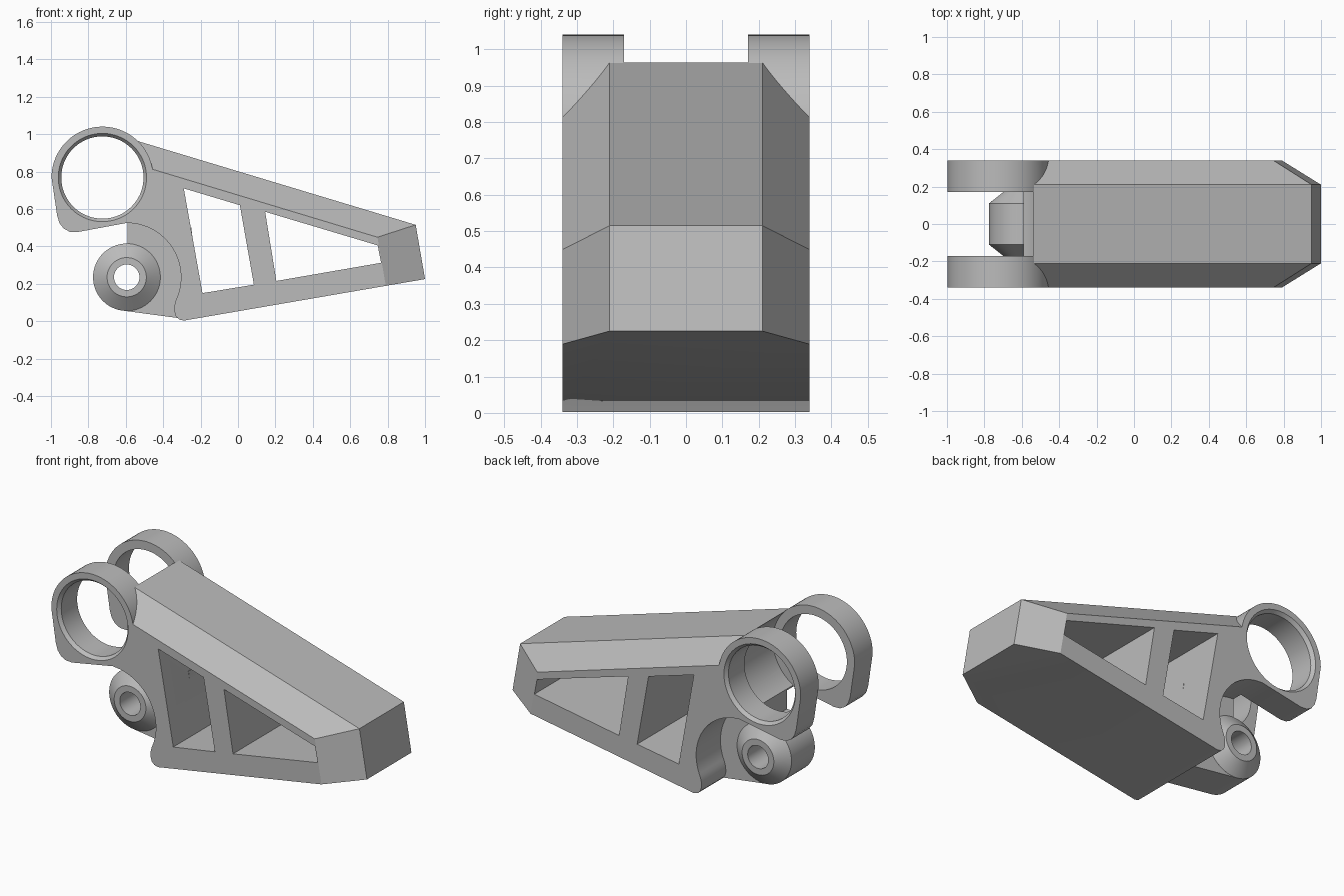
import bpy, bmesh
from math import cos, sin, radians, tau
from mathutils import Vector

cube = bpy.data.objects.get("Cube")
if cube:
    bpy.data.objects.remove(cube, do_unlink=True)

grey = bpy.data.materials.new("plain grey")
grey.use_nodes = True
grey.diffuse_color = (0.5, 0.5, 0.5, 1)
grey.node_tree.nodes["Principled BSDF"].inputs["Base Color"].default_value = (0.5, 0.5, 0.5, 1)


def finish(name, bm):
    bmesh.ops.recalc_face_normals(bm, faces=bm.faces)
    me = bpy.data.meshes.new(name)
    bm.to_mesh(me)
    bm.free()
    me.materials.append(grey)
    ob = bpy.data.objects.new(name, me)
    bpy.context.collection.objects.link(ob)
    return ob


def loft(name, rings):
    """Skin a row of equal-length point loops and cap both ends."""
    bm = bmesh.new()
    loops = [[bm.verts.new(p) for p in ring] for ring in rings]
    n = len(loops[0])
    for a, b in zip(loops, loops[1:]):
        for i in range(n):
            j = (i + 1) % n
            bm.faces.new((a[i], a[j], b[j], b[i]))
    bm.faces.new(loops[0][::-1])
    bm.faces.new(loops[-1])
    return finish(name, bm)


def prism(name, outline, y0, y1):
    return loft(name, [[(x, y, z) for x, z in outline] for y in (y0, y1)])


def lathe(name, centre, profile, n=72):
    """Revolve (radius, y) pairs about an axis along y."""
    return loft(name, [[(centre[0] + r * cos(tau * i / n), y, centre[1] + r * sin(tau * i / n))
                        for i in range(n)] for r, y in profile])


def arc(centre, r, a0, a1, n):
    angles = [radians(a0 + (a1 - a0) * i / n) for i in range(n + 1)]
    return [(centre[0] + r * cos(a), centre[1] + r * sin(a)) for a in angles]


def combine(ob, other, operation):
    mod = ob.modifiers.new("combine", 'BOOLEAN')
    mod.operation, mod.solver, mod.object = operation, 'EXACT', other
    bpy.context.view_layer.objects.active = ob
    bpy.ops.object.modifier_apply(modifier=mod.name)
    bpy.data.objects.remove(other, do_unlink=True)


def slice_off(bm, a, b, c):
    """Cut away everything outside the plane through three points."""
    a, b, c = Vector(a), Vector(b), Vector(c)
    normal = (b - a).cross(c - a)
    if normal.dot(a - Vector((0.2, 0, 0.3))) < 0:
        normal.negate()
    cut = bmesh.ops.bisect_plane(bm, geom=bm.verts[:] + bm.edges[:] + bm.faces[:],
                                 plane_co=a, plane_no=normal, clear_outer=True)
    edges = [e for e in cut["geom_cut"] if isinstance(e, bmesh.types.BMEdge)]
    bmesh.ops.holes_fill(bm, edges=edges, sides=0)


RING = (-0.725, 0.768)
LUG = (-0.595, 0.235)
HALF = 0.34

# Main arm: hollowed for the ring above and the lug below
outline = [(-0.29, 0.003), (1, 0.225), (0.95, 0.515)]
outline += arc(RING, 0.27, 46.5, -60, 30)
outline += arc(LUG, 0.29, 89, -25, 32)
outline += [(-0.339, 0.085), (-0.341, 0.055), (-0.333, 0.027), (-0.315, 0.009)]
arm = prism("arm", outline, -HALF, HALF)

# Sloping chamfers along the top edges and at the nose
bm = bmesh.new()
bm.from_mesh(arm.data)
for s in (-1, 1):
    slice_off(bm, (0.95, s * 0.21, 0.515), (-0.54, s * 0.21, 0.965), (-0.45, s * HALF, 0.81))
    slice_off(bm, (1, s * 0.21, 0.225), (0.95, s * 0.21, 0.515), (0.79, s * HALF, 0.19))
bmesh.ops.recalc_face_normals(bm, faces=bm.faces)
bm.to_mesh(arm.data)
bm.free()

# Side windows
windows = ([(-0.29, 0.71), (0.01, 0.62), (0.085, 0.195), (-0.19, 0.15)],
           [(0.145, 0.585), (0.747, 0.405), (0.765, 0.312), (0.205, 0.215)])
for shape in windows:
    combine(arm, prism("window_cutter", shape, -0.5, 0.5), 'DIFFERENCE')

# Pair of ring ears with rounded lower corners
ear_outline = arc(RING, 0.272, -55, 180, 60)
ear_outline += [(-0.967, 0.565), (-0.955, 0.525), (-0.932, 0.495), (-0.9, 0.478),
                (-0.86, 0.476), (-0.58, 0.528)]
for s in (-1, 1):
    ear = prism("ear", ear_outline, s * 0.17, s * HALF)
    bore = [(0.22, 0.1), (0.22, 0.32), (0.236, HALF), (0.236, 0.4)]
    combine(ear, lathe("bore_cutter", RING, [(r, s * y) for r, y in bore]), 'DIFFERENCE')
    combine(arm, ear, 'UNION')

# Lower lug with conical sides, joined to the arm by a web
web = prism("web", [(-0.62, 0.057), (-0.27, 0.01), (-0.2, 0.1), (-0.25, 0.5),
                    (-0.5, 0.54), (-0.59, 0.53), (-0.59, 0.235)], -0.11, 0.11)
lug = lathe("lug", LUG, [(0.105, -0.17), (0.18, -0.1101), (0.18, 0.1101), (0.105, 0.17)])
combine(web, lug, 'UNION')
combine(web, lathe("pin_cutter", LUG, [(0.068, -0.3), (0.068, 0.3)]), 'DIFFERENCE')
combine(arm, web, 'UNION')

# Smooth the round surfaces and keep the edges sharp
bpy.ops.object.select_all(action='DESELECT')
arm.select_set(True)
bpy.context.view_layer.objects.active = arm
bpy.ops.object.shade_smooth_by_angle(angle=radians(25))
